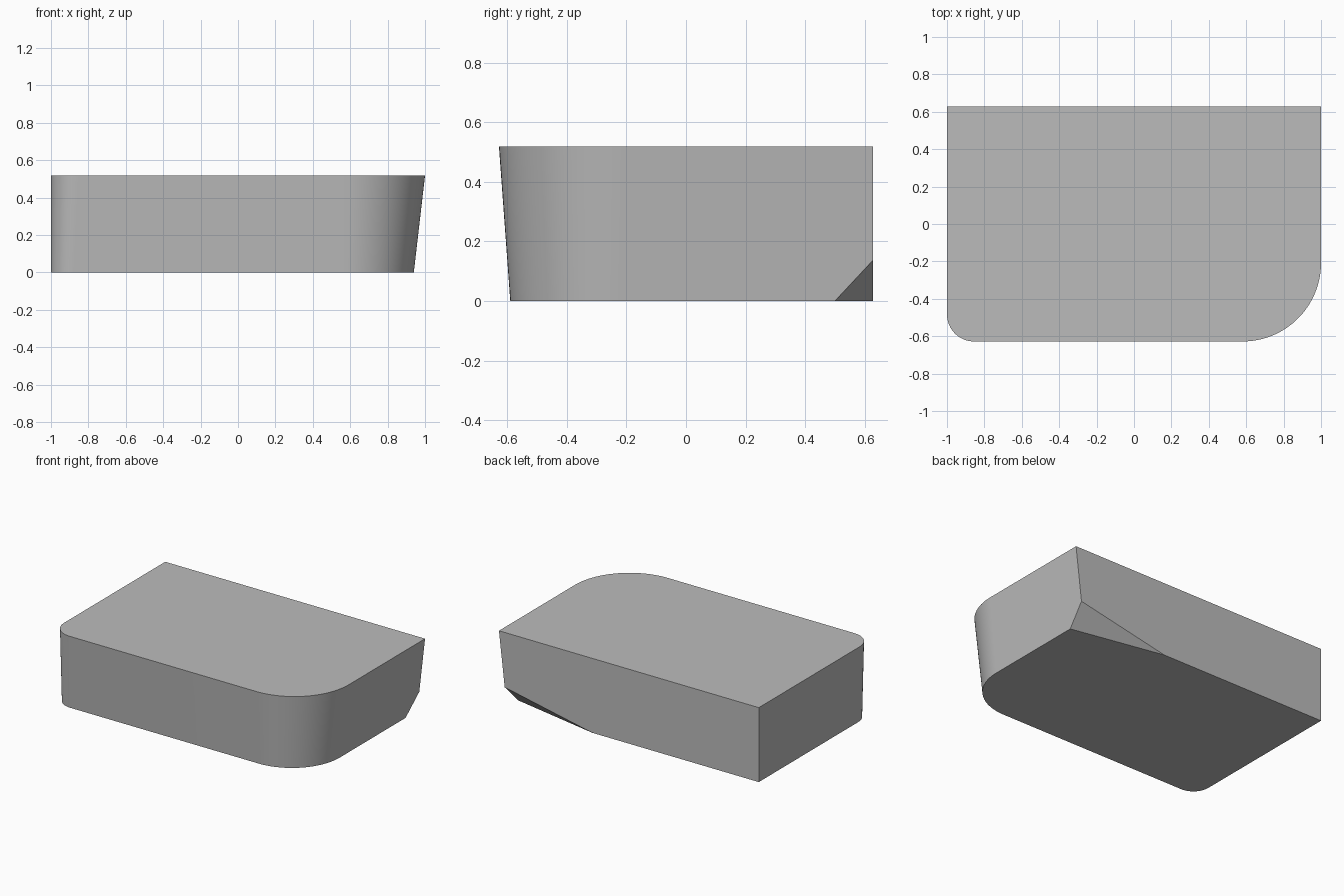
import bpy, bmesh, math
from mathutils import Vector

cube = bpy.data.objects.get("Cube")
if cube:
    bpy.data.objects.remove(cube, do_unlink=True)

HEIGHT, BACK, LEFT_X = 0.518, 0.628, -1.0

grey = bpy.data.materials.new("mid grey")
grey.use_nodes = True
colour = (0.5, 0.5, 0.5, 1)
grey.diffuse_color = colour
grey.node_tree.nodes["Principled BSDF"].inputs["Base Color"].default_value = colour


def corner(cx, cy, rx, ry, start, steps):
    """Quarter ellipse, counter-clockwise from the start angle."""
    angles = [start + math.pi / 2 * i / steps for i in range(steps + 1)]
    return [(cx + rx * math.cos(a), cy + ry * math.sin(a)) for a in angles]


def outline(right, front, small, large):
    """Plan outline with a small and a large rounded front corner."""
    return (corner(LEFT_X + small, front + small, small, small, math.pi, 16)
            + corner(right - large, front + large, large, large, 1.5 * math.pi, 32)
            + [(right, BACK), (LEFT_X, BACK)])


# Drafted body: loft between the bottom and top outlines
bm = bmesh.new()
rings = []
for z, plan in ((0, outline(0.94, -0.59, 0.12, 0.37)),
                (HEIGHT, outline(1.0, -BACK, 0.145, 0.42))):
    rings.append([bm.verts.new((x, y, z)) for x, y in plan])
bottom, top = rings
n = len(bottom)
bm.faces.new(bottom[::-1])
bm.faces.new(top)
for i in range(n):
    j = (i + 1) % n
    bm.faces.new((bottom[i], bottom[j], top[j], top[i]))

# Slanted cut across the lower back corner
a, b, c = Vector((0.28, BACK, 0)), Vector((0.94, 0.5, 0)), Vector((0.956, BACK, 0.137))
normal = (b - a).cross(c - a).normalized()
if normal.z > 0:
    normal.negate()
bmesh.ops.bisect_plane(bm, geom=bm.verts[:] + bm.edges[:] + bm.faces[:],
                       plane_co=a, plane_no=normal, clear_outer=True)
bmesh.ops.holes_fill(bm, edges=[e for e in bm.edges if e.is_boundary])
bmesh.ops.recalc_face_normals(bm, faces=bm.faces[:])

mesh = bpy.data.meshes.new("rounded_block")
bm.to_mesh(mesh)
bm.free()
mesh.materials.append(grey)
block = bpy.data.objects.new("rounded_block", mesh)
bpy.context.collection.objects.link(block)

# Smooth rounded corners, sharp rims
bpy.ops.object.select_all(action='DESELECT')
block.select_set(True)
bpy.context.view_layer.objects.active = block
bpy.ops.object.shade_smooth_by_angle(angle=math.radians(20))
